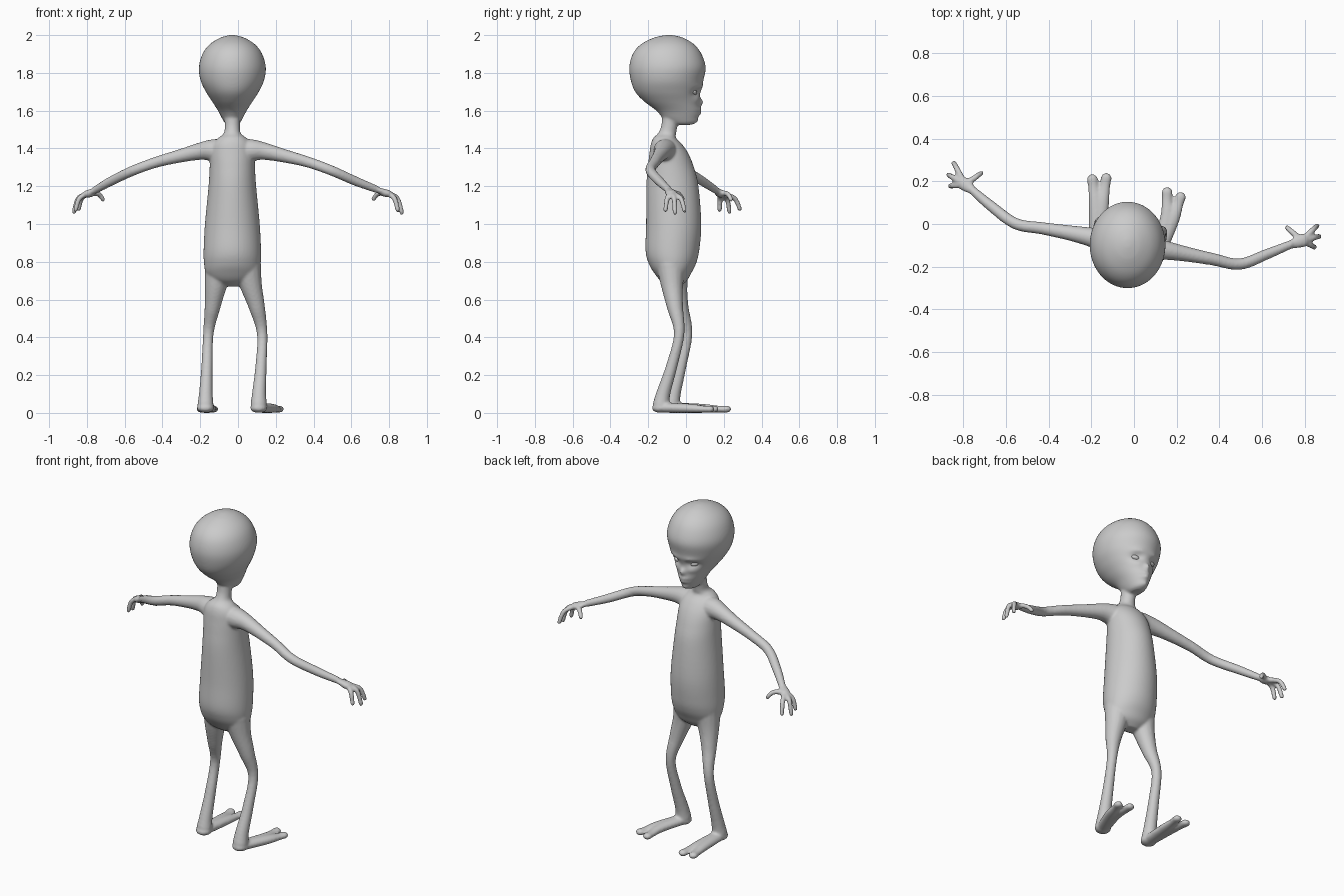
import bpy, bmesh, math
from mathutils import Vector

CX = -0.03  # body midline
bm = bmesh.new()


def smooth_path(pts, steps):
    """Catmull-Rom through tuples of any length."""
    out = []
    for i in range(len(pts) - 1):
        p = [pts[max(i - 1, 0)], pts[i], pts[i + 1], pts[min(i + 2, len(pts) - 1)]]
        for s in range(steps):
            t = s / steps
            out.append([0.5 * (2 * b + (c - a) * t + (2 * a - 5 * b + 4 * c - d) * t * t
                               + (3 * b - a - 3 * c + d) * t ** 3) for a, b, c, d in zip(*p)])
    return out + [list(pts[-1])]


def skin(rings):
    vs = [[bm.verts.new(co) for co in r] for r in rings]
    n = len(vs[0])
    faces = [bm.faces.new((a[i], a[(i + 1) % n], b[(i + 1) % n], b[i]))
             for a, b in zip(vs, vs[1:]) for i in range(n)]
    faces += [bm.faces.new(vs[0][::-1]), bm.faces.new(vs[-1])]
    bmesh.ops.recalc_face_normals(bm, faces=faces)
    return [v for r in vs for v in r]


def loft(rows, steps=6, n=48):
    """Horizontal elliptical rings: z, cy, rx, ry."""
    return skin([[(CX + rx * math.cos(2 * math.pi * i / n), cy + ry * math.sin(2 * math.pi * i / n), z)
                  for i in range(n)] for z, cy, rx, ry in smooth_path(rows, steps)])


def ball(c, r, flat=1.0):
    res = bmesh.ops.create_uvsphere(bm, u_segments=16, v_segments=10, radius=r)
    for v in res["verts"]:
        v.co = Vector((v.co.x + c[0], v.co.y + c[1], v.co.z * flat + c[2]))


def tube(pts, flat=1.0, steps=5, n=16):
    """Round limb through x, y, z, radius points, with rounded ends."""
    path = smooth_path(pts, steps)
    co = [Vector(p[:3]) for p in path]
    span = (co[-1] - co[0]).normalized()
    ref = Vector((0, 1, 0)) if abs(span.z) > 0.75 else Vector((0, 0, 1))
    rings = []
    for i, p in enumerate(path):
        t = (co[min(i + 1, len(co) - 1)] - co[max(i - 1, 0)]).normalized()
        u = t.cross(ref).normalized()
        w = u.cross(t)
        ring = []
        for k in range(n):
            a = 2 * math.pi * k / n
            o = (u * math.cos(a) + w * math.sin(a)) * p[3]
            o.z *= flat
            ring.append(co[i] + o)
        rings.append(ring)
    skin(rings)
    for p in (pts[0], pts[-1]):
        ball(p, p[3], flat)


# Torso and neck
loft([(0.67, -0.06, 0.05, 0.03), (0.70, -0.065, 0.11, 0.07), (0.74, -0.07, 0.14, 0.098),
      (0.79, -0.072, 0.15, 0.125), (0.86, -0.072, 0.152, 0.142), (1.0, -0.065, 0.145, 0.146),
      (1.2, -0.072, 0.126, 0.138), (1.3, -0.08, 0.12, 0.122), (1.37, -0.09, 0.118, 0.104),
      (1.42, -0.103, 0.105, 0.084), (1.455, -0.113, 0.075, 0.06), (1.48, -0.1, 0.045, 0.048),
      (1.52, -0.088, 0.04, 0.043), (1.58, -0.08, 0.042, 0.045), (1.63, -0.08, 0.04, 0.04)])

# Head: big cranium tapering to a small jaw
head = loft([(1.525, -0.02, 0.025, 0.045), (1.535, -0.02, 0.04, 0.068), (1.56, -0.03, 0.055, 0.092),
             (1.60, -0.042, 0.076, 0.115), (1.65, -0.075, 0.108, 0.148), (1.70, -0.094, 0.14, 0.175),
             (1.76, -0.1, 0.168, 0.192), (1.83, -0.098, 0.177, 0.202), (1.90, -0.1, 0.158, 0.182),
             (1.95, -0.098, 0.121, 0.142), (1.985, -0.093, 0.066, 0.08), (2.0, -0.09, 0.015, 0.02)],
            steps=9, n=96)

# Face: sockets, brow, nose and lips pushed in or out of the front (dx, z, width, height, depth)
FACE = [(0, 1.645, 0.016, 0.02, 0.02), (0, 1.68, 0.022, 0.022, -0.004), (0, 1.604, 0.028, 0.009, 0.012),
        (0, 1.594, 0.03, 0.004, -0.012), (0, 1.583, 0.024, 0.008, 0.012), (0, 1.545, 0.025, 0.012, 0.008)]
for s in (-1, 1):
    FACE += [(s * 0.058, 1.697, 0.032, 0.02, -0.02), (s * 0.055, 1.73, 0.04, 0.012, 0.008),
             (s * 0.05, 1.655, 0.025, 0.015, 0.006)]
for v in head:
    if v.co.y > -0.05:
        x, z = v.co.x - CX, v.co.z
        v.co.y += sum(d * math.exp(-((x - fx) / w) ** 2 - ((z - fz) / h) ** 2)
                      for fx, fz, w, h, d in FACE)

# Arms, then hands with three hooked fingers and a thumb each
ARMS = [
    ([(-0.08, -0.09, 1.385, 0.066), (-0.14, -0.078, 1.39, 0.058), (-0.2, -0.062, 1.385, 0.046),
      (-0.3, -0.042, 1.362, 0.036), (-0.43, -0.02, 1.328, 0.029), (-0.555, 0.002, 1.283, 0.027),
      (-0.67, 0.085, 1.228, 0.025), (-0.755, 0.157, 1.18, 0.02)],
     (-0.79, 0.185, 1.16), [(-0.843, 0.285, 1.08), (-0.868, 0.23, 1.065), (-0.86, 0.178, 1.075)],
     (-0.715, 0.238, 1.13)),
    ([(0.02, -0.105, 1.385, 0.066), (0.08, -0.115, 1.39, 0.058), (0.14, -0.122, 1.385, 0.046),
      (0.24, -0.14, 1.362, 0.036), (0.37, -0.165, 1.328, 0.029), (0.495, -0.188, 1.283, 0.027),
      (0.62, -0.142, 1.228, 0.025), (0.73, -0.097, 1.185, 0.02)],
     (0.785, -0.078, 1.162), [(0.857, -0.008, 1.07), (0.867, -0.058, 1.06), (0.845, -0.108, 1.075)],
     (0.718, -0.018, 1.132)),
]
for arm, palm, fingers, thumb in ARMS:
    tube(arm)
    tube([arm[-1], (*palm, 0.033)], flat=0.6)
    P = Vector(palm)
    for tip in fingers:
        mid = P.lerp(Vector(tip), 0.7)
        tube([(*palm, 0.015), (mid.x, mid.y, 1.137, 0.014), (*tip, 0.0125)])
    mid = P.lerp(Vector(thumb), 0.65)
    tube([(*palm, 0.016), (mid.x, mid.y, 1.16, 0.014), (*thumb, 0.0125)])

# Legs, then flat feet with two toes each
LEGS = [
    ([(-0.1, -0.06, 0.78, 0.078), (-0.118, -0.05, 0.67, 0.058), (-0.135, -0.028, 0.56, 0.042),
      (-0.157, 0.006, 0.42, 0.028), (-0.164, -0.027, 0.25, 0.03), (-0.17, -0.062, 0.11, 0.036),
      (-0.172, -0.075, 0.045, 0.043)],
     (-0.172, -0.08), (-0.166, 0.08), [(-0.195, 0.208), (-0.13, 0.214)]),
    ([(0.045, -0.08, 0.78, 0.078), (0.07, -0.073, 0.67, 0.058), (0.1, -0.058, 0.56, 0.043),
      (0.128, -0.036, 0.42, 0.028), (0.122, -0.075, 0.25, 0.03), (0.112, -0.118, 0.11, 0.037),
      (0.11, -0.132, 0.045, 0.044)],
     (0.11, -0.135), (0.153, 0.02), [(0.155, 0.148), (0.218, 0.125)]),
]
for leg, heel, arch, toes in LEGS:
    tube(leg)
    ball((*heel, 0.025), 0.046, 0.55)
    for tx, ty in toes:
        ax, ay = arch[0] * 0.6 + tx * 0.4, arch[1]
        tube([(*heel, 0.028, 0.038), (ax, ay, 0.024, 0.034),
              (ax * 0.3 + tx * 0.7, ay * 0.3 + ty * 0.7, 0.02, 0.025), (tx, ty, 0.02, 0.026)], flat=0.72)

# Fuse everything into one smooth skin
for v in bm.verts:
    v.co.z = max(v.co.z, 0.0)
mesh = bpy.data.meshes.new("body")
bm.to_mesh(mesh)
bm.free()
body = bpy.data.objects.new("body", mesh)
bpy.context.collection.objects.link(body)
fuse = body.modifiers.new("fuse", 'REMESH')
fuse.mode = 'VOXEL'
fuse.voxel_size = 0.007
fuse.use_smooth_shade = True
soft = body.modifiers.new("soften", 'SMOOTH')
soft.factor = 0.5
soft.iterations = 6

# Eyes
for s, side in ((-1, "left"), (1, "right")):
    bpy.ops.mesh.primitive_uv_sphere_add(segments=24, ring_count=16, radius=1,
                                         location=(CX + s * 0.058, 0.044, 1.697))
    eye = bpy.context.object
    eye.name = side + "_eye"
    eye.scale = (0.023, 0.014, 0.013)
    eye.rotation_euler = (0, -s * 0.25, -s * 0.4)
    bpy.ops.object.shade_smooth()
